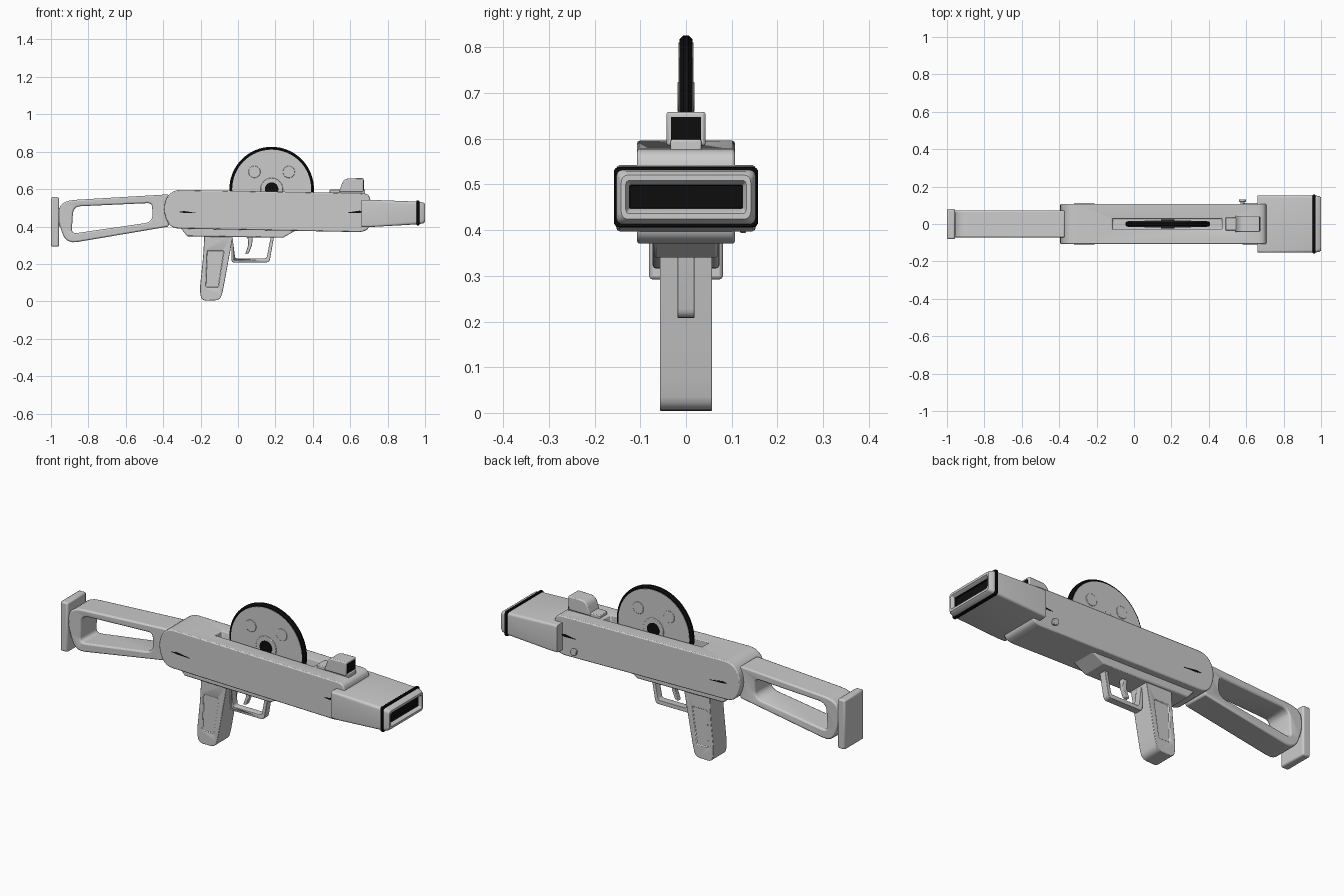
import bpy, bmesh, math
from mathutils import Vector

if "Cube" in bpy.data.objects:
    bpy.data.objects.remove(bpy.data.objects["Cube"])


def material(name, rgb):
    m = bpy.data.materials.new(name)
    m.diffuse_color = (*rgb, 1)
    m.use_nodes = True
    m.node_tree.nodes["Principled BSDF"].inputs["Base Color"].default_value = m.diffuse_color
    return m


GREY = material("light grey", (0.60, 0.60, 0.60))
BLACK = material("black", (0.004, 0.004, 0.004))


def rounded(pts, r, n=5):
    """Round the corners of a 2D polygon; r is one radius or one per corner."""
    out = []
    for i, p in enumerate(pts):
        rad = r[i] if isinstance(r, (list, tuple)) else r
        p, a, b = Vector(p), Vector(pts[i - 1]), Vector(pts[(i + 1) % len(pts)])
        if rad <= 0:
            out.append(p)
            continue
        s = p + (a - p).normalized() * min(rad, (a - p).length * 0.49)
        e = p + (b - p).normalized() * min(rad, (b - p).length * 0.49)
        for k in range(n + 1):
            t = k / n
            out.append(s * (1 - t) ** 2 + p * 2 * t * (1 - t) + e * t * t)
    return out


def loft(name, rings, mats=(GREY,), bevel=0.0, black_from=None):
    """Skin a series of equal-length 3D rings and cap both ends."""
    bm = bmesh.new()
    vs = [[bm.verts.new(p) for p in ring] for ring in rings]
    n = len(rings[0])
    for k in range(len(vs) - 1):
        for i in range(n):
            j = (i + 1) % n
            f = bm.faces.new((vs[k][i], vs[k][j], vs[k + 1][j], vs[k + 1][i]))
            f.material_index = int(black_from is not None and k >= black_from)
    bm.faces.new(vs[0][::-1])
    bm.faces.new(vs[-1]).material_index = int(black_from is not None)
    bmesh.ops.recalc_face_normals(bm, faces=bm.faces)
    me = bpy.data.meshes.new(name)
    bm.to_mesh(me)
    bm.free()
    for m in mats:
        me.materials.append(m)
    ob = bpy.data.objects.new(name, me)
    bpy.context.collection.objects.link(ob)
    bpy.context.view_layer.objects.active = ob
    ob.select_set(True)
    bpy.ops.object.shade_smooth_by_angle(angle=math.radians(30))
    ob.select_set(False)
    if bevel:
        add_bevel(ob, bevel)
    return ob


def add_bevel(ob, w):
    b = ob.modifiers.new("edge bevel", "BEVEL")
    b.width, b.segments = w, 2
    b.limit_method, b.angle_limit = "ANGLE", math.radians(40)


def prism(name, pts, y0, y1, mat=GREY, bevel=0.0):
    """Extrude an x-z outline from y0 to y1."""
    return loft(name, [[(x, y, z) for x, z in pts] for y in (y0, y1)], (mat,), bevel)


def box(name, x0, x1, y0, y1, z0, z1, mat=GREY, bevel=0.0):
    return prism(name, [(x0, z0), (x1, z0), (x1, z1), (x0, z1)], y0, y1, mat, bevel)


def cut(ob, cutter):
    m = ob.modifiers.new("cut", "BOOLEAN")
    m.operation, m.object, m.solver = "DIFFERENCE", cutter, "EXACT"
    cutter.hide_render = True
    cutter.hide_viewport = True


def circle(cx, cz, r, n=48):
    return [(cx + r * math.cos(2 * math.pi * i / n),
             cz + r * math.sin(2 * math.pi * i / n)) for i in range(n)]


def section(x, hy, z0, z1, r):
    """Rounded rectangle in the y-z plane."""
    pts = rounded([(-hy, z0), (hy, z0), (hy, z1), (-hy, z1)], r, 4)
    return [(x, y, z) for y, z in pts]


# Main body with the slot for the disc
body = prism("body", rounded(
    [(-0.365, 0.39), (0.66, 0.37), (0.70, 0.385), (0.71, 0.55), (0.69, 0.578),
     (-0.36, 0.597), (-0.405, 0.50)],
    [0.05, 0.02, 0.03, 0.03, 0.03, 0.06, 0.06]), -0.107, 0.107)
cut(body, box("slot_cutter", -0.115, 0.47, -0.03, 0.03, 0.47, 0.8))
add_bevel(body, 0.014)

# Plate under the body
prism("lower_plate", [(-0.31, 0.395), (-0.27, 0.347), (0.24, 0.34), (0.32, 0.385)],
      -0.07, 0.07, GREY, 0.006)

# Stock with its opening, and the butt plate
stock = prism("stock", rounded(
    [(-0.37, 0.40), (-0.37, 0.572), (-0.95, 0.538), (-0.965, 0.44), (-0.92, 0.307)],
    [0, 0, 0.08, 0.05, 0.06]), -0.073, 0.073)
cut(stock, prism("stock_cutter", rounded(
    [(-0.455, 0.424), (-0.46, 0.526), (-0.88, 0.507), (-0.89, 0.361)],
    [0.045, 0.025, 0.04, 0.03]), -0.2, 0.2))
add_bevel(stock, 0.008)
box("butt_plate", -1.0, -0.957, -0.081, 0.081, 0.292, 0.557, GREY, 0.008)
box("butt_joint", -0.97, -0.94, -0.06, 0.06, 0.40, 0.50)

# Muzzle with a recessed dark slot, and the band around it
loft("muzzle", [
    section(0.66, 0.152, 0.397, 0.543, 0.012),
    section(0.70, 0.153, 0.397, 0.543, 0.012),
    section(0.965, 0.153, 0.412, 0.533, 0.016),
    section(0.99, 0.149, 0.417, 0.528, 0.018),
    section(1.0, 0.142, 0.424, 0.521, 0.018),
    section(1.0, 0.132, 0.436, 0.509, 0.010),
    section(0.985, 0.124, 0.447, 0.499, 0.003),
    section(0.975, 0.123, 0.448, 0.498, 0.003)],
    (GREY, BLACK), black_from=6)
loft("muzzle_band", [section(0.954, 0.154, 0.408, 0.537, 0.014),
                     section(0.957, 0.158, 0.406, 0.539, 0.014),
                     section(0.967, 0.158, 0.406, 0.539, 0.014),
                     section(0.970, 0.154, 0.408, 0.537, 0.014)], (BLACK,))

# Disc: grey faces, black rim, hub and raised buttons
DX, DZ = 0.18, 0.60
loft("disc_rim", [[(x, y, z) for x, z in circle(DX, DZ, r, 64)] for y, r in
                  ((-0.014, 0.205), (-0.014, 0.218), (-0.006, 0.226),
                   (0.006, 0.226), (0.014, 0.218), (0.014, 0.205))], (BLACK,))
prism("disc", circle(DX, DZ, 0.211, 64), -0.016, 0.016)
prism("hub_ring", circle(DX, DZ, 0.06), -0.020, 0.020, GREY, 0.003)
prism("hub", circle(DX, DZ, 0.036), -0.023, 0.023, BLACK)
for k, deg in enumerate((45, 135, 225, 315)):
    a = math.radians(deg)
    prism(f"disc_button_{k}", circle(DX + 0.13 * math.cos(a), DZ + 0.13 * math.sin(a),
          0.032, 24), -0.019, 0.019, GREY, 0.002)

# Sight with dark front lens and mounting rail
box("sight_rail", 0.49, 0.68, -0.034, 0.034, 0.57, 0.598, GREY, 0.004)
prism("sight", rounded([(0.54, 0.585), (0.67, 0.585), (0.672, 0.659), (0.565, 0.657)],
      [0, 0, 0.008, 0.03]), -0.043, 0.043, GREY, 0.006)
box("sight_lens", 0.666, 0.674, -0.033, 0.033, 0.594, 0.648, BLACK)

# Grip with recessed side panels
grip = prism("grip", rounded(
    [(-0.18, 0.36), (-0.185, 0.25), (-0.205, 0.06), (-0.195, 0.003),
     (-0.095, 0.006), (-0.08, 0.06), (-0.025, 0.36)],
    [0, 0.05, 0.03, 0.03, 0.03, 0.03, 0]), -0.057, 0.057)
panel = rounded([(-0.165, 0.272), (-0.172, 0.075), (-0.105, 0.075), (-0.075, 0.272)], 0.008, 3)
for side in (-1, 1):
    y = sorted((side * 0.052, side * 0.09))
    cut(grip, prism(f"panel_cutter_{side}", panel, *y))
add_bevel(grip, 0.006)

# Trigger guard and trigger
guard = prism("trigger_guard", rounded(
    [(-0.035, 0.208), (0.168, 0.208), (0.195, 0.36), (-0.035, 0.36)],
    [0.015, 0.02, 0, 0]), -0.019, 0.019)
cut(guard, prism("guard_cutter", rounded(
    [(-0.015, 0.23), (0.153, 0.23), (0.175, 0.345), (-0.03, 0.345)],
    [0.01, 0.012, 0, 0]), -0.1, 0.1))
add_bevel(guard, 0.003)
prism("trigger", [(0.05, 0.36), (0.055, 0.30), (0.038, 0.252), (0.058, 0.258),
                  (0.075, 0.30), (0.08, 0.36)], -0.013, 0.013, GREY, 0.003)

# Narrow dark slits on both sides, and the small knob on the far side
for side in (-1, 1):
    y = sorted((side * 0.104, side * 0.109))
    prism(f"rear_slit_{side}", [(-0.32, 0.478), (-0.29, 0.473), (-0.21, 0.471),
                                (-0.29, 0.483)], *y, BLACK)
    prism(f"front_slit_{side}", [(0.58, 0.474), (0.65, 0.471), (0.665, 0.479),
                                 (0.65, 0.485)], *y, BLACK)
prism("knob_stem", circle(0.58, 0.412, 0.011, 16), 0.10, 0.122)
prism("knob", circle(0.58, 0.412, 0.018, 20), 0.118, 0.132, GREY, 0.003)
